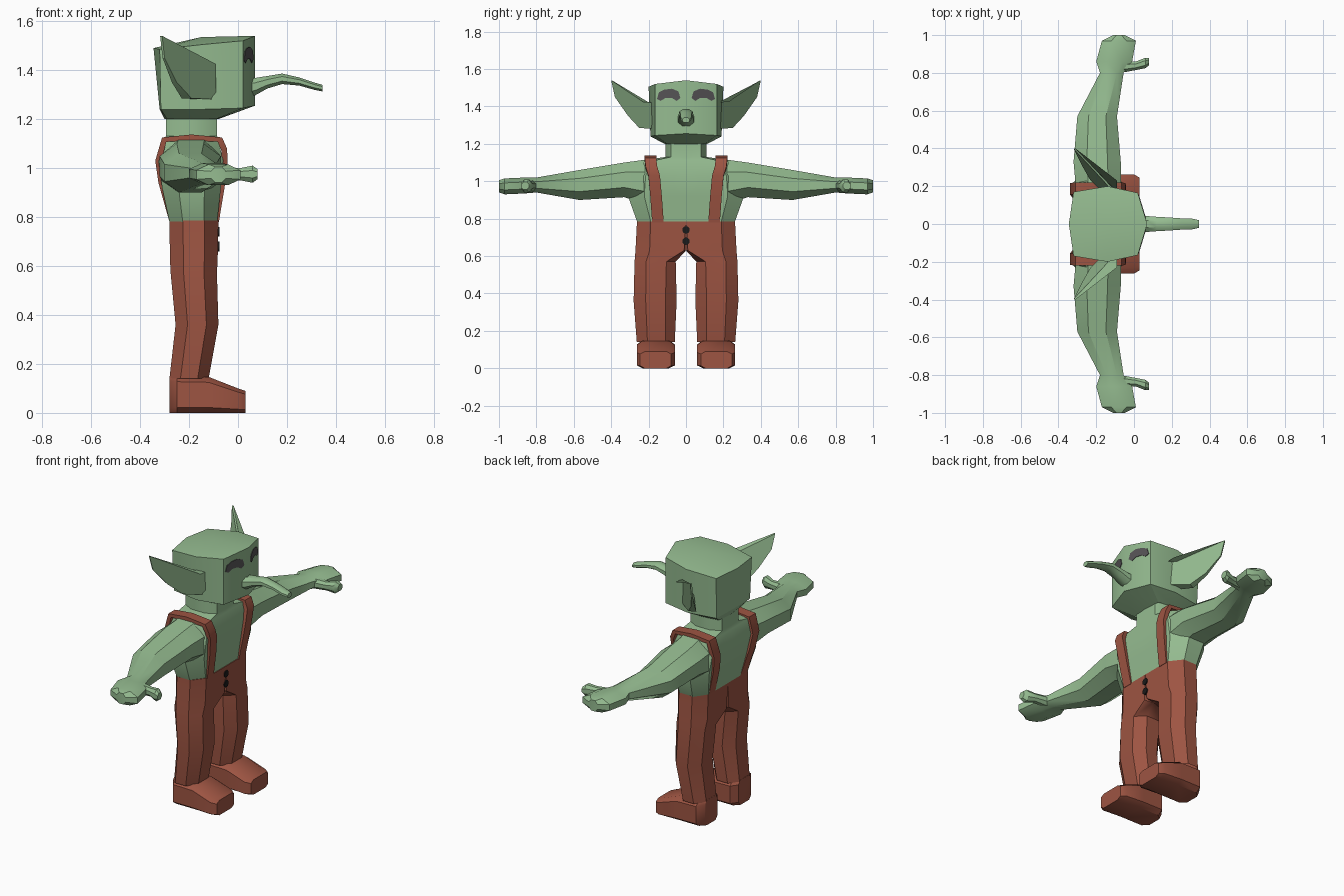
import bpy, bmesh, math


def mat(name, r, g, b):
    m = bpy.data.materials.new(name)
    m.diffuse_color = (r, g, b, 1)
    return m


SKIN = mat("skin", 0.30, 0.50, 0.28)
CLOTH = mat("cloth", 0.34, 0.09, 0.055)
EYE = mat("eye", 0.09, 0.085, 0.09)
BLACK = mat("black", 0.01, 0.01, 0.01)


def octagon(a0, a1, b0, b1, c=0.28, inner=None):
    """Chamfered box outline; inner sets the chamfer on the b0 side."""
    ca, cb = c * (a1 - a0), c * (b1 - b0)
    ci = cb if inner is None else inner
    return [(a1, b0 + ci), (a1, b1 - cb), (a1 - ca, b1), (a0 + ca, b1),
            (a0, b1 - cb), (a0, b0 + ci), (a0 + ca, b0), (a1 - ca, b0)]


def loft(name, rings, material, mirror=True, caps=(True, True), angle=35):
    """Skin equal-length rings; faces on the y=0 plane are left open for the mirror."""
    bm = bmesh.new()
    rows = [[bm.verts.new(p) for p in r] for r in rings]
    faces = []
    n = len(rows[0])
    for a, b in zip(rows, rows[1:]):
        faces += [(a[i], a[(i + 1) % n], b[(i + 1) % n], b[i]) for i in range(n)]
    if caps[0]:
        faces.append(rows[0][::-1])
    if caps[1]:
        faces.append(rows[-1])
    for f in faces:
        if not mirror or any(abs(v.co.y) > 1e-4 for v in f):
            bm.faces.new(f)
    bmesh.ops.remove_doubles(bm, verts=bm.verts, dist=1e-4)
    bmesh.ops.delete(bm, geom=[v for v in bm.verts if not v.link_faces], context='VERTS')
    bmesh.ops.recalc_face_normals(bm, faces=bm.faces)
    me = bpy.data.meshes.new(name)
    bm.to_mesh(me)
    bm.free()
    ob = bpy.data.objects.new(name, me)
    bpy.context.collection.objects.link(ob)
    me.materials.append(material)
    bpy.ops.object.select_all(action='DESELECT')
    ob.select_set(True)
    bpy.context.view_layer.objects.active = ob
    bpy.ops.object.shade_smooth_by_angle(angle=math.radians(angle))
    if mirror:
        m = ob.modifiers.new("mirror", 'MIRROR')
        m.use_axis = (False, True, False)
    return ob


def along_z(z, *box, **k):
    return [(x, y, z) for x, y in octagon(*box, **k)]


def along_y(y, *box, **k):
    return [(x, y, z) for x, z in octagon(*box, **k)]


def along_x(x, *box, **k):
    return [(x, y, z) for y, z in octagon(*box, **k)]


# torso and neck
loft("torso", [along_z(z, x0, x1, 0, y, inner=0) for z, x0, x1, y in [
    (0.78, -0.28, -0.085, 0.26), (0.92, -0.31, -0.07, 0.31), (1.03, -0.325, -0.06, 0.30),
    (1.11, -0.30, -0.08, 0.24), (1.13, -0.295, -0.085, 0.11), (1.21, -0.295, -0.085, 0.11)]],
    SKIN, caps=(False, False))

# arms with mitten hands
loft("arm", [along_y(*r) for r in [
    (0.22, -0.31, -0.07, 0.88, 1.115), (0.33, -0.32, -0.07, 0.915, 1.10),
    (0.57, -0.30, -0.09, 0.90, 1.06), (0.80, -0.18, -0.055, 0.94, 1.02),
    (0.86, -0.20, -0.01, 0.935, 1.02), (0.97, -0.17, 0.01, 0.93, 1.015),
    (1.00, -0.11, -0.05, 0.94, 1.005)]], SKIN, caps=(False, True))
loft("thumb", [along_x(*r) for r in [
    (-0.07, 0.80, 0.86, 0.945, 1.005), (0.01, 0.815, 0.86, 0.95, 1.0),
    (0.06, 0.825, 0.88, 0.94, 1.01), (0.08, 0.84, 0.88, 0.955, 0.995)]], SKIN)

# head: half outlines from neck to crown
loft("head", [
    [(-0.30, 0, 1.20), (-0.29, 0.10, 1.20), (-0.19, 0.115, 1.20), (-0.09, 0.10, 1.20), (-0.08, 0, 1.20)],
    [(-0.32, 0, 1.24), (-0.315, 0.16, 1.24), (-0.14, 0.19, 1.24), (0.02, 0.165, 1.245), (0.07, 0, 1.255)],
    [(-0.345, 0, 1.49), (-0.32, 0.17, 1.485), (-0.14, 0.20, 1.505), (0.02, 0.165, 1.52), (0.07, 0, 1.54)],
    [(-0.345, 0, 1.49)] + [(-0.15, 0, 1.535)] * 3 + [(0.07, 0, 1.54)]],
    SKIN, caps=(False, False), angle=25)

# long drooping nose
loft("nose", [along_x(*r) for r in [
    (0.04, -0.045, 0.045, 1.29, 1.37), (0.07, -0.042, 0.042, 1.297, 1.368),
    (0.12, -0.038, 0.038, 1.325, 1.376), (0.18, -0.035, 0.035, 1.343, 1.386),
    (0.25, -0.03, 0.03, 1.337, 1.37), (0.31, -0.028, 0.028, 1.32, 1.35),
    (0.345, -0.02, 0.02, 1.313, 1.34)]], SKIN, mirror=False)

# swept-back pointed ears: outer point plus local thickness
ear = [(-0.09, 0.17, 1.28, 0.05), (-0.09, 0.17, 1.42, 0.05), (-0.09, 0.23, 1.425, 0.05),
       (-0.31, 0.40, 1.54, 0.008), (-0.30, 0.38, 1.45, 0.008), (-0.25, 0.31, 1.35, 0.02),
       (-0.19, 0.25, 1.285, 0.04)]
loft("ear", [[(x, y, z) for x, y, z, t in ear],
             [(x - t, y - t * 0.5, z) for x, y, z, t in ear]], SKIN, angle=20)

# arched eyes lying on the slanted face
eye = [(0.03, 1.445), (0.04, 1.48), (0.075, 1.495), (0.115, 1.49), (0.145, 1.475),
       (0.155, 1.44), (0.135, 1.43), (0.11, 1.445), (0.075, 1.445), (0.05, 1.43)]
loft("eye", [[(0.07 - 0.303 * y + d, y, z) for y, z in eye] for d in (-0.005, 0.003)], EYE)

# trousers: one leg joined at the crotch by the mirror
loft("trousers", [along_z(z, x0, x1, y0, y1, inner=i) for z, x0, x1, y0, y1, i in [
    (0.785, -0.28, -0.08, 0, 0.262, 0), (0.63, -0.278, -0.083, 0, 0.27, 0.01),
    (0.57, -0.275, -0.086, 0.055, 0.275, 0.05), (0.36, -0.255, -0.08, 0.05, 0.28, 0.06),
    (0.14, -0.28, -0.12, 0.06, 0.263, 0.05)]], CLOTH, caps=(True, False))

# feet
loft("foot", [along_x(*r, c=0.15) for r in [
    (-0.28, 0.10, 0.22, 0, 0.15), (-0.25, 0.06, 0.263, 0, 0.15), (-0.12, 0.06, 0.263, 0, 0.147),
    (0.0, 0.06, 0.263, 0, 0.10), (0.03, 0.08, 0.245, 0, 0.09)]], CLOTH)

# shoulder straps wrapping front to back
path = [(-0.078, 0.15, 0.78), (-0.055, 0.16, 0.92), (-0.042, 0.17, 1.03), (-0.045, 0.185, 1.08),
        (-0.065, 0.19, 1.125), (-0.19, 0.19, 1.137), (-0.31, 0.19, 1.125), (-0.338, 0.185, 1.03),
        (-0.325, 0.17, 0.94), (-0.28, 0.15, 0.78)]
rings = []
for x, y, z in path:
    dx, dz = -0.19 - x, min(0, 1.0 - z)
    k = 0.025 / math.hypot(dx, dz)
    rings.append([(x, y - 0.031, z), (x, y + 0.031, z),
                  (x + dx * k, y + 0.031, z + dz * k), (x + dx * k, y - 0.031, z + dz * k)])
loft("strap", rings, CLOTH)

# trouser buttons
for z in (0.74, 0.68):
    circle = [(0.02 * math.cos(a * math.pi / 6), z + 0.02 * math.sin(a * math.pi / 6)) for a in range(12)]
    loft("button", [[(x, u, v) for u, v in circle] for x in (-0.09, -0.076)], BLACK, mirror=False)
